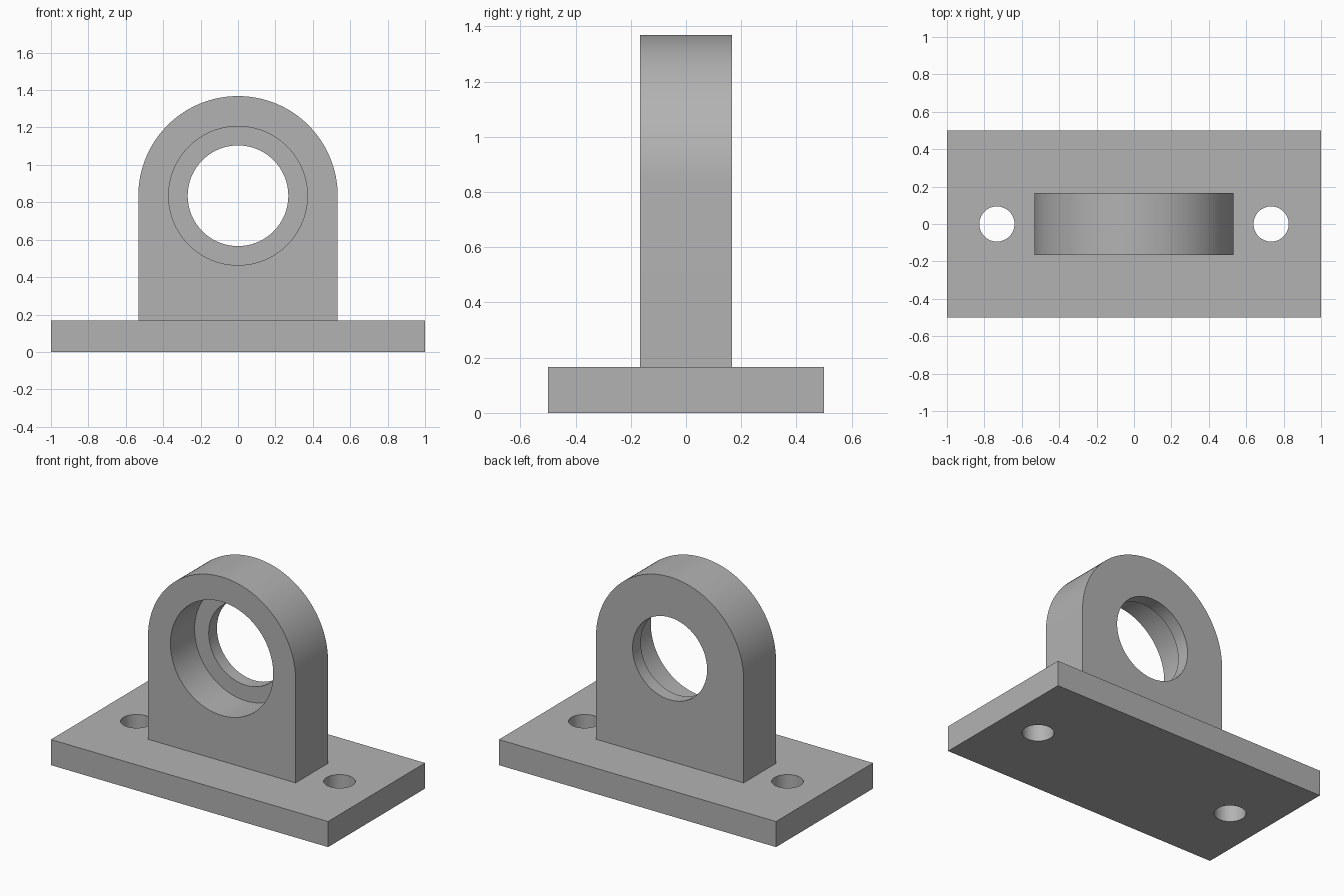
import bpy
import bmesh
import math

if "Cube" in bpy.data.objects:
    bpy.data.objects.remove(bpy.data.objects["Cube"])

BASE_H = 0.167
HALF_T = 0.167            # half thickness of the upright
ARCH_R = 0.533
BORE_Z = 0.835

grey = bpy.data.materials.new("plain grey")
grey.diffuse_color = (0.448, 0.448, 0.448, 1)
grey.use_nodes = True
grey.node_tree.nodes["Principled BSDF"].inputs["Base Color"].default_value = grey.diffuse_color


def prism(name, outline, y0, y1):
    """Extrude an (x, z) outline from y0 to y1."""
    bm = bmesh.new()
    face = bm.faces.new([bm.verts.new((x, y0, z)) for x, z in outline])
    new = bmesh.ops.extrude_face_region(bm, geom=[face])["geom"]
    verts = [g for g in new if isinstance(g, bmesh.types.BMVert)]
    bmesh.ops.translate(bm, verts=verts, vec=(0, y1 - y0, 0))
    bmesh.ops.recalc_face_normals(bm, faces=bm.faces)
    mesh = bpy.data.meshes.new(name)
    bm.to_mesh(mesh)
    bm.free()
    mesh.materials.append(grey)
    obj = bpy.data.objects.new(name, mesh)
    bpy.context.collection.objects.link(obj)
    return obj


def arc(radius, cz, start, end, steps):
    angles = [start + (end - start) * i / steps for i in range(steps + 1)]
    return [(radius * math.cos(a), cz + radius * math.sin(a)) for a in angles]


def combine(target, tool, operation):
    """Apply a boolean to the target and remove the tool."""
    bpy.context.view_layer.objects.active = target
    mod = target.modifiers.new(operation, 'BOOLEAN')
    mod.operation = operation
    mod.solver = 'EXACT'
    mod.object = tool
    bpy.ops.object.modifier_apply(modifier=mod.name)
    bpy.data.objects.remove(tool)


def cylinder_y(name, radius, y0, y1):
    return prism(name, arc(radius, BORE_Z, 0, 2 * math.pi, 96)[:-1], y0, y1)


# Base plate joined to the round-topped upright
bracket = prism("bearing_bracket", [(-1, 0), (1, 0), (1, BASE_H), (-1, BASE_H)], -0.5, 0.5)
outline = [(-ARCH_R, BASE_H / 2), (ARCH_R, BASE_H / 2)] + arc(ARCH_R, BORE_Z, 0, math.pi, 64)
combine(bracket, prism("upright", outline, -HALF_T, HALF_T), 'UNION')

# Through bore, and a wider seat open to the front
combine(bracket, cylinder_y("bore", 0.269, -0.4, 0.4), 'DIFFERENCE')
combine(bracket, cylinder_y("bearing_seat", 0.371, -0.4, HALF_T - 0.085), 'DIFFERENCE')

# Bolt holes at both ends of the base
for side in (-1, 1):
    bpy.ops.mesh.primitive_cylinder_add(vertices=64, radius=0.094, depth=0.6,
                                        location=(side * 0.733, 0, 0.08))
    hole = bpy.context.object
    hole.data.materials.append(grey)
    combine(bracket, hole, 'DIFFERENCE')

bpy.ops.object.select_all(action='DESELECT')
bracket.select_set(True)
bpy.context.view_layer.objects.active = bracket
bpy.ops.object.shade_smooth_by_angle(angle=math.radians(30))
